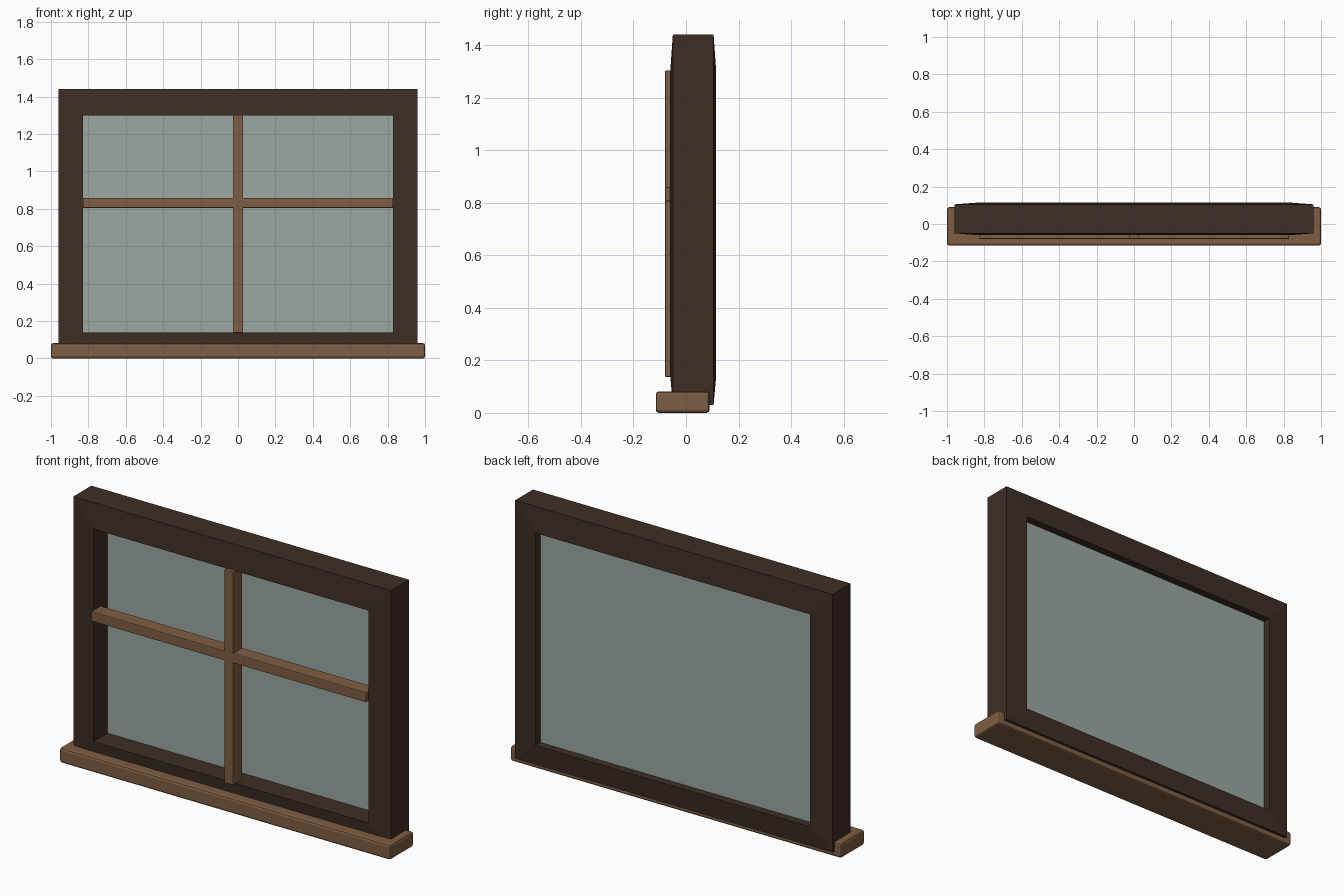
import bpy
import bmesh

cube = bpy.data.objects.get("Cube")
if cube:
    bpy.data.objects.remove(cube, do_unlink=True)


def material(name, color):
    m = bpy.data.materials.new(name)
    m.use_nodes = True
    m.diffuse_color = color
    bsdf = next(n for n in m.node_tree.nodes if n.type == 'BSDF_PRINCIPLED')
    bsdf.inputs["Base Color"].default_value = color
    return m


dark_wood = material("dark wood", (0.048, 0.027, 0.018, 1))
light_wood = material("light wood", (0.212, 0.111, 0.056, 1))
glass_grey = material("grey green glass", (0.325, 0.393, 0.362, 1))


def add_object(name, bm, mat):
    bmesh.ops.recalc_face_normals(bm, faces=bm.faces)
    mesh = bpy.data.meshes.new(name)
    bm.to_mesh(mesh)
    bm.free()
    mesh.materials.append(mat)
    obj = bpy.data.objects.new(name, mesh)
    bpy.context.collection.objects.link(obj)
    return obj


def box(name, low, high, mat, bevel=0):
    bm = bmesh.new()
    bmesh.ops.create_cube(bm, size=1)
    for v in bm.verts:
        v.co = [(a + b) / 2 + c * (b - a) for a, b, c in zip(low, high, v.co)]
    obj = add_object(name, bm, mat)
    if bevel:
        mod = obj.modifiers.new("Bevel", 'BEVEL')
        mod.width = bevel
        mod.segments = 2
    return obj


# Mitred frame: four rectangular rings, thicker towards the opening
OUTER = (0.96, 0.03, 1.44)
INNER = (0.83, 0.14, 1.30)
profile = [(OUTER, -0.05), (INNER, -0.06), (INNER, 0.115), (OUTER, 0.105)]
bm = bmesh.new()
rings = []
for (half, bottom, top), y in profile:
    corners = [(-half, bottom), (half, bottom), (half, top), (-half, top)]
    rings.append([bm.verts.new((x, y, z)) for x, z in corners])
for i, ring in enumerate(rings):
    following = rings[(i + 1) % 4]
    for j in range(4):
        k = (j + 1) % 4
        bm.faces.new((ring[j], ring[k], following[k], following[j]))
add_object("window_frame", bm, dark_wood)

# Glass pane set towards the back
box("glass_pane", (-0.835, 0.06, 0.135), (0.835, 0.072, 1.305), glass_grey)

# Glazing bars
box("vertical_bar", (-0.027, -0.08, 0.137), (0.027, 0, 1.303), light_wood, 0.004)
box("horizontal_bar", (-0.83, -0.08, 0.805), (0.83, 0, 0.859), light_wood, 0.004)

# Sill
box("window_sill", (-1, -0.115, 0), (1, 0.09, 0.082), light_wood, 0.012)
